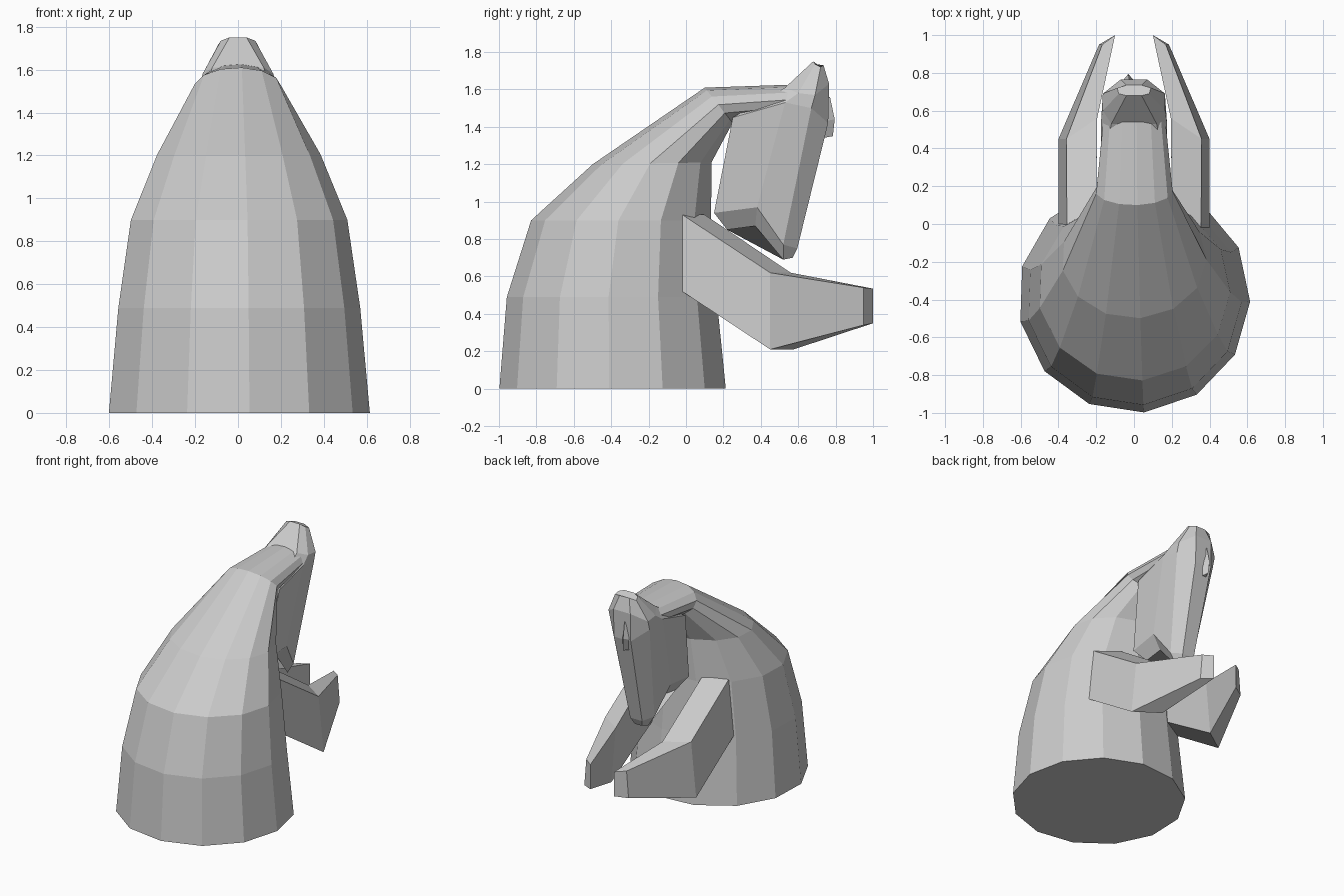
import bpy, bmesh, math

cube = bpy.data.objects.get("Cube")
if cube:
    bpy.data.objects.remove(cube, do_unlink=True)

GREY = (0.6, 0.6, 0.6, 1.0)
mat = bpy.data.materials.new("plain_grey")
mat.use_nodes = True
mat.diffuse_color = GREY
mat.node_tree.nodes["Principled BSDF"].inputs["Base Color"].default_value = GREY


def loft(name, rings):
    """Skin a closed solid through rings that share one point count."""
    bm = bmesh.new()
    loops = [[bm.verts.new(p) for p in ring] for ring in rings]
    n = len(loops[0])
    for a, b in zip(loops, loops[1:]):
        for i in range(n):
            j = (i + 1) % n
            bm.faces.new((a[i], a[j], b[j], b[i]))
    bm.faces.new(loops[0][::-1])
    bm.faces.new(loops[-1])
    bmesh.ops.recalc_face_normals(bm, faces=bm.faces)
    mesh = bpy.data.meshes.new(name)
    bm.to_mesh(mesh)
    bm.free()
    mesh.materials.append(mat)
    obj = bpy.data.objects.new(name, mesh)
    bpy.context.collection.objects.link(obj)
    return obj


def body_ring(back, front, half_width, sides=13):
    """Tilted ellipse between a back and a front point in the y-z plane."""
    ring = []
    for i in range(sides):
        a = math.radians(5) + math.tau * i / sides
        t = (1 - math.cos(a)) / 2
        ring.append((half_width * math.sin(a),
                     back[0] + t * (front[0] - back[0]),
                     back[1] + t * (front[1] - back[1])))
    return ring


def mirrored(half):
    """Close a half section (x, y, z) across x = 0."""
    return half + [(-x, y, z) for x, y, z in reversed(half)]


# Hunched body and neck
loft("body", [
    body_ring((-1.0, 0.0), (0.22, 0.0), 0.615),
    body_ring((-0.96, 0.49), (0.17, 0.49), 0.57),
    body_ring((-0.83, 0.9), (0.14, 0.9), 0.51),
    body_ring((-0.5, 1.2), (0.14, 1.21), 0.385),
    body_ring((0.1, 1.61), (0.25, 1.42), 0.205),
    body_ring((0.54, 1.625), (0.58, 1.46), 0.165),
])

# Long head hanging down: each section runs rear, middle, cheek, front
loft("head", [mirrored(s) for s in (
    [(0.04, 0.68, 1.75), (0.08, 0.69, 1.735), (0.09, 0.72, 1.72), (0.04, 0.735, 1.73)],
    [(0.12, 0.53, 1.61), (0.165, 0.6, 1.58), (0.165, 0.69, 1.57), (0.07, 0.765, 1.63)],
    [(0.17, 0.25, 1.45), (0.175, 0.53, 1.53), (0.165, 0.67, 1.5), (0.07, 0.76, 1.42)],
    [(0.13, 0.15, 0.94), (0.14, 0.38, 0.97), (0.1, 0.52, 0.77), (0.05, 0.595, 0.75)],
    [(0.07, 0.22, 0.85), (0.07, 0.37, 0.87), (0.05, 0.52, 0.69), (0.03, 0.57, 0.7)],
)])

# Small pointed nub on the face
loft("face_nub", [
    [(-0.03, 0.74, 1.56), (-0.02, 0.74, 1.56), (-0.025, 0.77, 1.56)],
    [(-0.075, 0.74, 1.43), (0.015, 0.74, 1.43), (-0.03, 0.795, 1.44)],
    [(-0.045, 0.73, 1.34), (-0.005, 0.73, 1.34), (-0.025, 0.785, 1.35)],
])

# Arms: sections from shoulder to elbow to tip
ARM = (
    [(0.355, -0.02, 0.93), (0.40, -0.02, 0.52), (0.2, 0.08, 0.52), (0.2, 0.1, 0.93)],
    [(0.358, 0.45, 0.62), (0.40, 0.45, 0.21), (0.22, 0.575, 0.21), (0.195, 0.56, 0.62)],
    [(0.168, 0.95, 0.54), (0.185, 0.95, 0.34), (0.1, 1.0, 0.35), (0.1, 1.0, 0.535)],
)
for name, side in (("left_arm", 1), ("right_arm", -1)):
    loft(name, [[(side * x, y, z) for x, y, z in ring] for ring in ARM])
